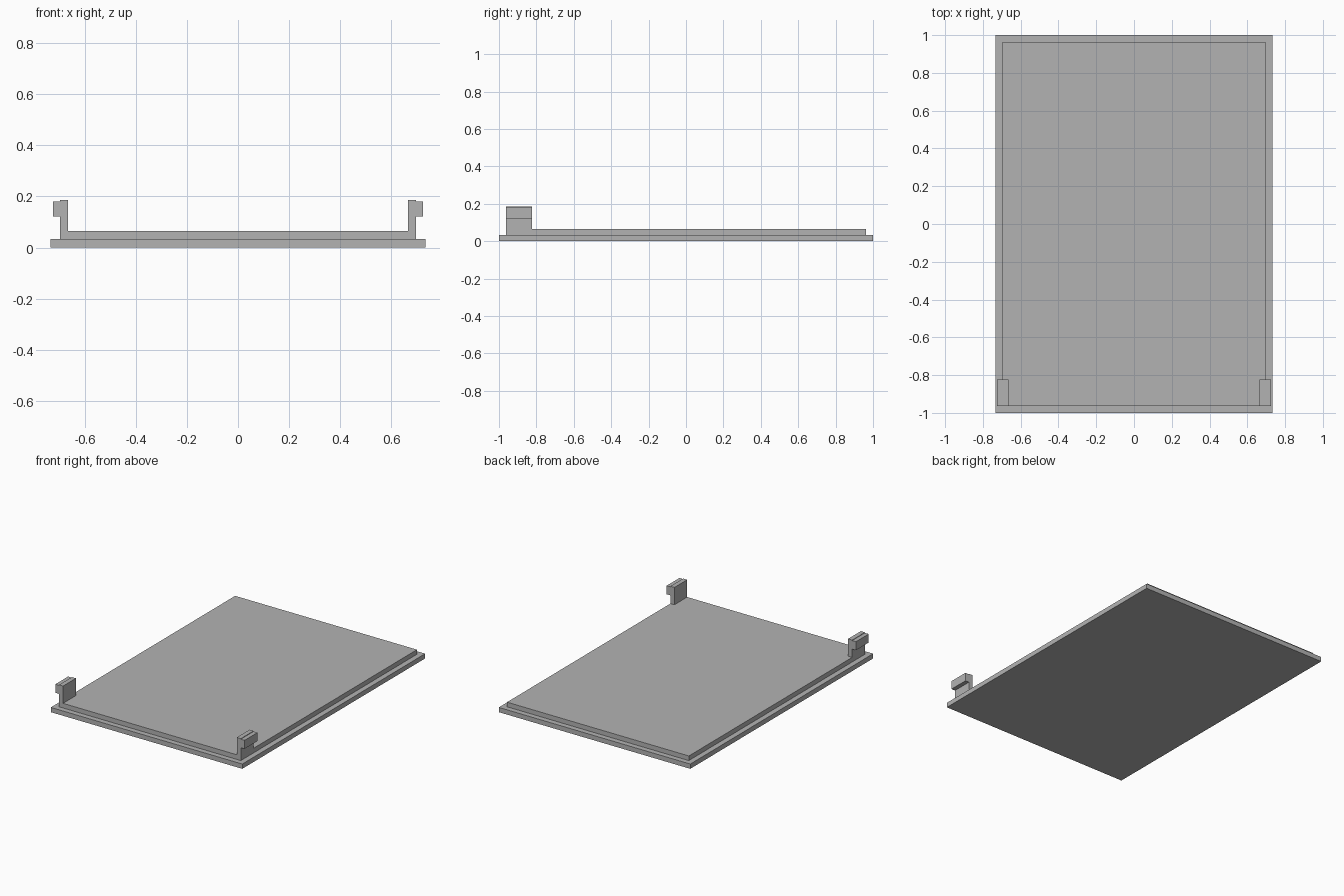
import bpy
import bmesh

cube = bpy.data.objects.get("Cube")
if cube:
    bpy.data.objects.remove(cube, do_unlink=True)

# Single plain grey material
grey = bpy.data.materials.new("plain_grey")
grey.use_nodes = True
colour = (0.45, 0.45, 0.45, 1)
grey.diffuse_color = colour
grey.node_tree.nodes["Principled BSDF"].inputs["Base Color"].default_value = colour


def extrude_profile(name, profile, y0, y1):
    """Solid made by sweeping an (x, z) profile along y."""
    bm = bmesh.new()
    face = bm.faces.new([bm.verts.new((x, y0, z)) for x, z in profile])
    swept = bmesh.ops.extrude_face_region(bm, geom=[face])["geom"]
    verts = [v for v in swept if isinstance(v, bmesh.types.BMVert)]
    bmesh.ops.translate(bm, verts=verts, vec=(0, y1 - y0, 0))
    bmesh.ops.recalc_face_normals(bm, faces=bm.faces)
    mesh = bpy.data.meshes.new(name)
    bm.to_mesh(mesh)
    bm.free()
    mesh.materials.append(grey)
    obj = bpy.data.objects.new(name, mesh)
    bpy.context.collection.objects.link(obj)
    return obj


BASE_X, RIM_X, RIM_Y = 0.733, 0.696, 0.963
BASE_TOP, PANEL_TOP = 0.033, 0.065

# Lid: wide base plate with a narrower raised panel
extrude_profile("base_plate", [(-BASE_X, 0), (BASE_X, 0), (BASE_X, BASE_TOP),
                               (-BASE_X, BASE_TOP)], -1, 1)
extrude_profile("raised_panel", [(-RIM_X, BASE_TOP), (RIM_X, BASE_TOP), (RIM_X, PANEL_TOP),
                                 (-RIM_X, PANEL_TOP)], -RIM_Y, RIM_Y)

# Clips: upright stem with an outward hook, one per front corner
INNER, OUTER = 0.665, 0.725
HOOK_LOW, HOOK_TOP, STEM_TOP = 0.122, 0.181, 0.185
clip_profile = [(INNER, PANEL_TOP), (RIM_X, PANEL_TOP), (RIM_X, HOOK_LOW), (OUTER, HOOK_LOW),
                (OUTER, HOOK_TOP), (RIM_X, HOOK_TOP), (RIM_X, STEM_TOP), (INNER, STEM_TOP)]
for side, sign in (("left", 1), ("right", -1)):
    extrude_profile(side + "_clip", [(sign * x, z) for x, z in clip_profile], -RIM_Y, -0.823)
